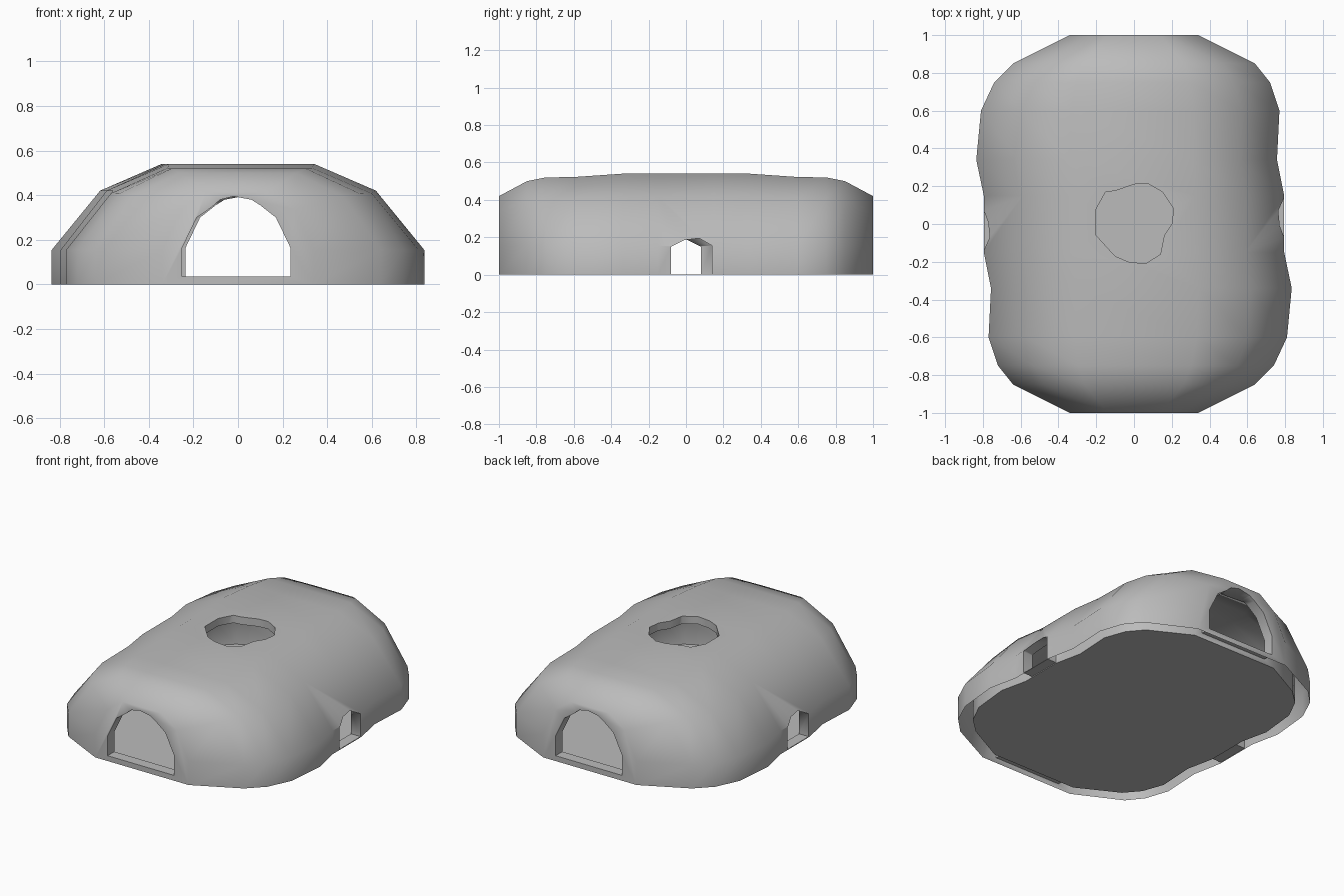
import bpy, bmesh, math
from mathutils import Matrix

cube = bpy.data.objects.get("Cube")
if cube:
    bpy.data.objects.remove(cube, do_unlink=True)

stone = bpy.data.materials.new("stone grey")
stone.use_nodes = True
colour = (0.5, 0.5, 0.5, 1)
stone.diffuse_color = colour
stone.node_tree.nodes["Principled BSDF"].inputs["Base Color"].default_value = colour

# Stations along y: position, half width on the +x side
STATIONS = [(-1, .34), (-.85, .64), (-.75, .74), (-.6, .81), (-.34, .835), (-.15, .795),
            (.15, .795), (.34, .757), (.6, .77), (.75, .72), (.85, .64), (1, .34)]
HEIGHTS = [.42, .5, .52, .522, .54, .54]
HEIGHTS += HEIGHTS[::-1]
# Cross-section: share of the half width, share of the height above the wall
PROFILE = [(1, None), (1, 0), (.74, .69), (.41, 1)]
WALL_TOP = .155


def make_object(name, bm):
    bmesh.ops.recalc_face_normals(bm, faces=bm.faces)
    mesh = bpy.data.meshes.new(name)
    bm.to_mesh(mesh)
    bm.free()
    mesh.materials.append(stone)
    obj = bpy.data.objects.new(name, mesh)
    bpy.context.collection.objects.link(obj)
    return obj


def loft(bm, inset, drop):
    """Skin the cross-sections and return the closed base outline."""
    rows = []
    for i, (y, right) in enumerate(STATIONS):
        left = STATIONS[-1 - i][1]
        top = HEIGHTS[i] - drop

        def point(side, width, share, rise):
            w = width - inset * (.5 if abs(y) == 1 else 1)
            z = 0 if rise is None else WALL_TOP + (top - WALL_TOP) * rise
            return bm.verts.new((side * w * share, y * (1 - inset), z))

        row = [point(1, right, *p) for p in PROFILE]
        row += [point(-1, left, *p) for p in reversed(PROFILE)]
        rows.append(row)
    for a, b in zip(rows, rows[1:]):
        for j in range(len(a) - 1):
            bm.faces.new((a[j], b[j], b[j + 1], a[j + 1]))
    bm.faces.new(rows[0])
    bm.faces.new(rows[-1])
    return [r[0] for r in rows] + [r[-1] for r in reversed(rows)]


def prism(name, outline, place, start, end):
    """Cutter: an outline swept along the remaining axis."""
    bm = bmesh.new()
    a, b = ([bm.verts.new(place(u, v, d)) for u, v in outline] for d in (start, end))
    bm.faces.new(a)
    bm.faces.new(b)
    for i in range(len(a)):
        k = (i + 1) % len(a)
        bm.faces.new((a[i], a[k], b[k], b[i]))
    cutter = make_object(name, bm)
    cutter.hide_render = True
    return cutter


# Hollow shell with an outer and an inner skin
bm = bmesh.new()
outer = loft(bm, 0, 0)
inner = loft(bm, .07, .05)
floor_outline = [v.co.copy() for v in inner]
for i in range(len(outer)):
    k = (i + 1) % len(outer)
    bm.faces.new((outer[i], outer[k], inner[k], inner[i]))
shell = make_object("shell", bm)

# Openings: arched end doors, small side doors and a ragged roof hole
DOOR = [(-.25, .035), (-.25, .165), (-.185, .3), (-.12, .345), (-.08, .38), (-.02, .395),
        (.06, .38), (.1, .355), (.17, .3), (.235, .165), (.235, .035)]
SIDE = [(-.08, .005), (-.08, .15), (-.01, .185), (.07, .195), (.14, .155), (.14, .005)]
HOLE = [(-.2, .08), (-.15, .17), (-.1, .175), (0, .21), (.07, .215), (.15, .17), (.21, .08),
        (.2, 0), (.16, -.06), (.14, -.16), (.06, -.21), (-.03, -.2), (-.1, -.17), (-.2, -.06)]
cutters = [prism("roof_hole_cutter", HOLE, lambda u, v, d: (u, v, d), .3, .7)]
for turn, end in ((1, "front"), (-1, "back")):
    cutters.append(prism(end + "_door_cutter", DOOR,
                         lambda u, v, d: (turn * u, -turn * d, v), .7, 1.2))
for turn, side in ((1, "left"), (-1, "right")):
    cutters.append(prism(side + "_door_cutter", SIDE,
                         lambda u, v, d: (turn * d, turn * u, v), .55, 1))
for cutter in cutters:
    cut = shell.modifiers.new(cutter.name, "BOOLEAN")
    cut.operation = "DIFFERENCE"
    cut.solver = "EXACT"
    cut.object = cutter
graph = bpy.context.evaluated_depsgraph_get()
carved = bpy.data.meshes.new_from_object(shell.evaluated_get(graph))
shell.modifiers.clear()
shell.data = carved
for cutter in cutters:
    bpy.data.objects.remove(cutter, do_unlink=True)

# The wall is open underneath, between its two skins
bm = bmesh.new()
bm.from_mesh(carved)
under = [f for f in bm.faces if all(abs(v.co.z) < .001 for v in f.verts)]
bmesh.ops.delete(bm, geom=under, context="FACES")
bm.to_mesh(carved)
bm.free()

# Flat floor inside the wall
bm = bmesh.new()
bm.faces.new([bm.verts.new(p) for p in floor_outline])
floor = make_object("floor", bm)

# Smooth skin with crisp opening edges
bpy.ops.object.select_all(action="DESELECT")
shell.select_set(True)
bpy.context.view_layer.objects.active = shell
bpy.ops.object.shade_smooth_by_angle(angle=math.radians(72))
